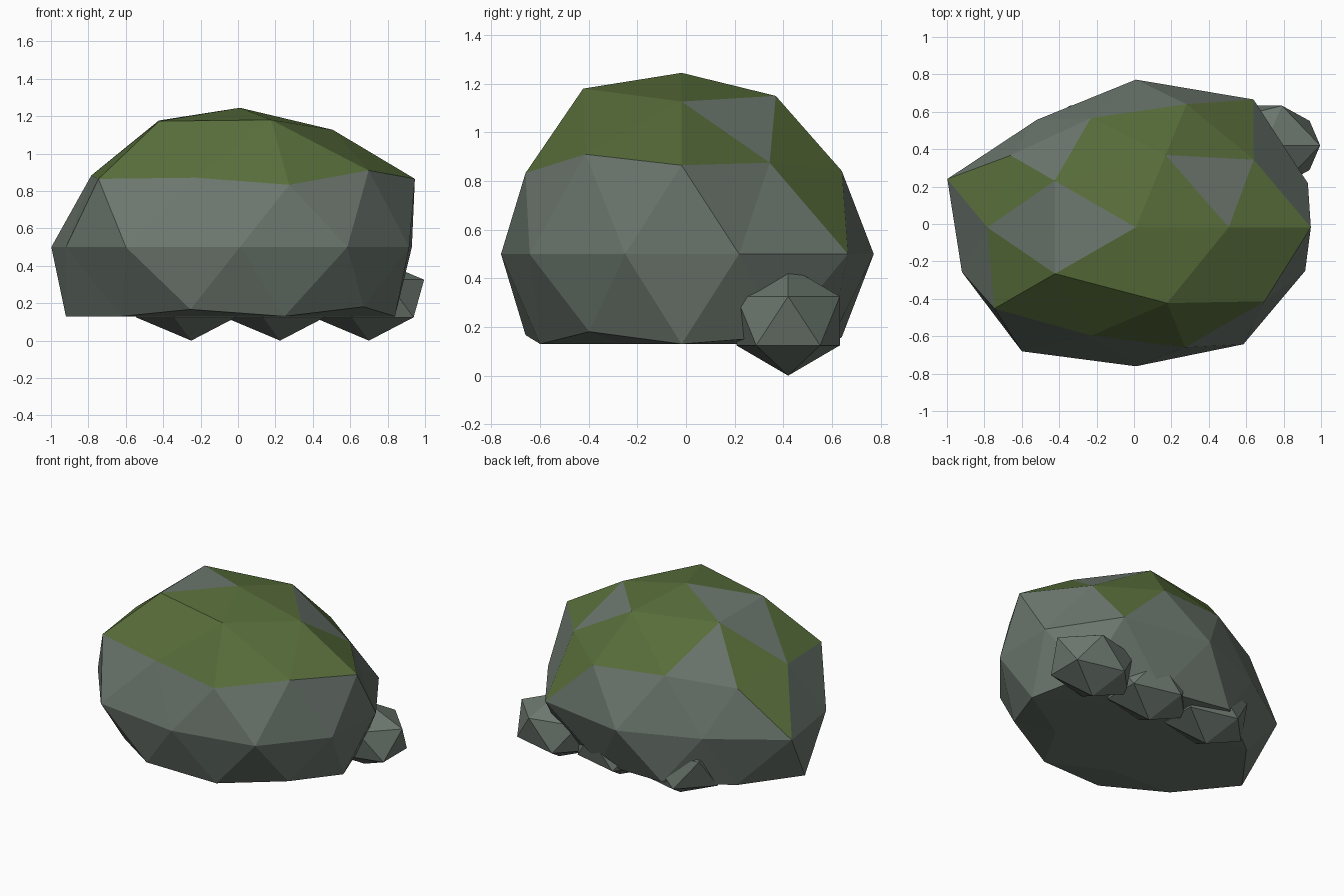
import bpy, bmesh, math
from mathutils import Vector

if "Cube" in bpy.data.objects:
    bpy.data.objects.remove(bpy.data.objects["Cube"])


def material(name, rgb):
    m = bpy.data.materials.new(name)
    m.diffuse_color = (*rgb, 1)
    m.use_nodes = True
    m.node_tree.nodes["Principled BSDF"].inputs["Base Color"].default_value = m.diffuse_color
    return m


STONE = material("grey stone", (0.150, 0.185, 0.157))
MOSS = material("green moss", (0.098, 0.155, 0.043))


def finish(bm, name, mats):
    bmesh.ops.recalc_face_normals(bm, faces=bm.faces[:])
    me = bpy.data.meshes.new(name)
    bm.to_mesh(me)
    bm.free()
    for m in mats:
        me.materials.append(m)
    ob = bpy.data.objects.new(name, me)
    bpy.context.collection.objects.link(ob)
    return ob


# Radial bulge of the boulder, per height ring of the sphere, counted by azimuth
BULGE = {
    100: [0.955],
    85: [0.945, 0.98, 1.02, 1.015, 1.025],
    53: [0.916, 0.915, 0.934, 0.905, 1.0],
    45: [1.046, 0.98, 0.926, 1.045, 0.955],
    0: [0.967, 1.07, 1.0, 0.90, 1.06, 0.978, 1.037, 0.94, 0.978, 0.952],
    -45: [0.97, 0.98, 1.04, 0.955, 0.915],
    -53: [0.975, 0.95, 0.95, 0.92, 0.91],
}
# Directions of bare faces inside the moss cap, and of moss faces below it
BARE = [(-0.57, 0, 0.74), (-0.28, 0, 0.9), (0.46, 0.33, 0.74), (-0.47, 0.54, 0.61)]
EXTRA = [(0.52, 0.72, 0.32), (-0.84, 0.27, 0.32)]

# Boulder: faceted sphere, bulged, squashed and cut flat underneath
bm = bmesh.new()
bmesh.ops.create_icosphere(bm, subdivisions=2, radius=1)
bm.faces.ensure_lookup_table()
centres = [f.calc_center_median().normalized() for f in bm.faces]


def nearest(direction):
    d = Vector(direction).normalized()
    return max(range(len(centres)), key=lambda i: centres[i].dot(d))


moss = {f.index for f in bm.faces if min(v.co.z for v in f.verts) > 0.4}
moss -= {nearest(d) for d in BARE}
moss |= {nearest(d) for d in EXTRA}
for f in bm.faces:
    f.material_index = int(f.index in moss)

for v in bm.verts:
    ring = BULGE.get(round(v.co.z * 100), [1.0])
    az = round(math.degrees(math.atan2(v.co.y, v.co.x))) % 360
    k = ring[int(az // (360 / len(ring)))]
    z = 0.5 + 0.78 * k * v.co.z
    v.co = (0.01 + k * v.co.x, -0.018 + 0.79 * k * v.co.y, 0.13 if z < 0.142 else z)
finish(bm, "boulder", [STONE, MOSS])

# Row of three small stones tucked under the back
for i in range(3):
    bm = bmesh.new()
    bmesh.ops.create_icosphere(bm, subdivisions=1, radius=1)
    for v in bm.verts:
        v.co = (-0.25 + 0.475 * i + 0.33 * v.co.x, 0.42 + 0.25 * v.co.y,
                0.225 + 0.225 * v.co.z)
    finish(bm, f"small_stone_{i + 1}", [STONE])
